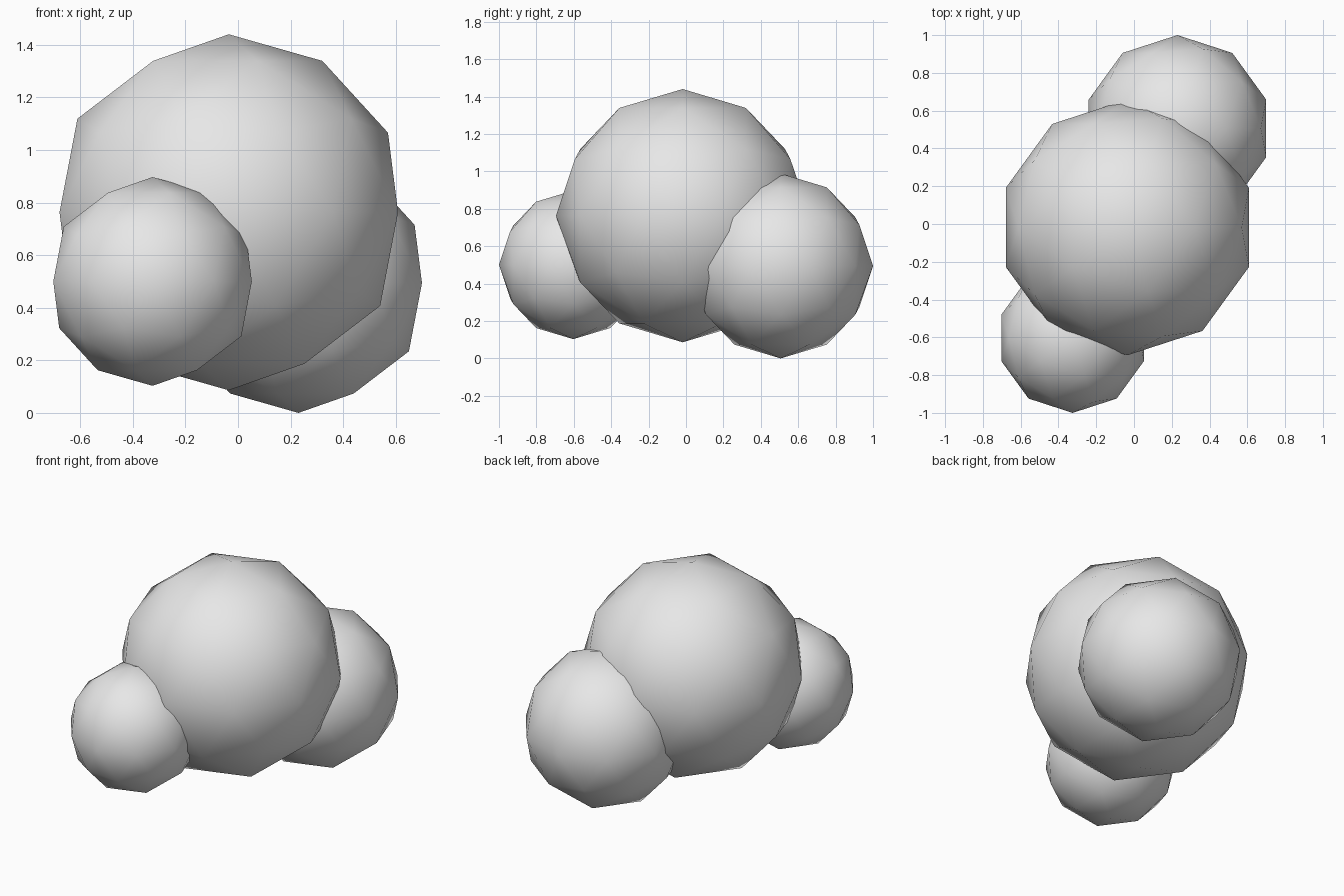
import bpy

cube = bpy.data.objects.get("Cube")
if cube:
    bpy.data.objects.remove(cube, do_unlink=True)

# Single plain grey for the whole cluster
grey = bpy.data.materials.new("light_grey")
grey.use_nodes = True
colour = (0.8, 0.8, 0.8, 1)
grey.diffuse_color = colour
bsdf = next(n for n in grey.node_tree.nodes if n.type == 'BSDF_PRINCIPLED')
bsdf.inputs["Base Color"].default_value = colour


def add_lobe(name, radius, centre):
    """Low-poly ball with smooth shading."""
    bpy.ops.mesh.primitive_ico_sphere_add(subdivisions=2, radius=radius, location=centre)
    lobe = bpy.context.object
    lobe.name = name
    lobe.data.materials.append(grey)
    bpy.ops.object.shade_smooth()


# Large middle ball with a smaller one in front and another behind
add_lobe("middle_lobe", 0.677, (-0.035, -0.018, 0.763))
add_lobe("front_lobe", 0.397, (-0.325, -0.603, 0.5))
add_lobe("back_lobe", 0.494, (0.23, 0.506, 0.494))
